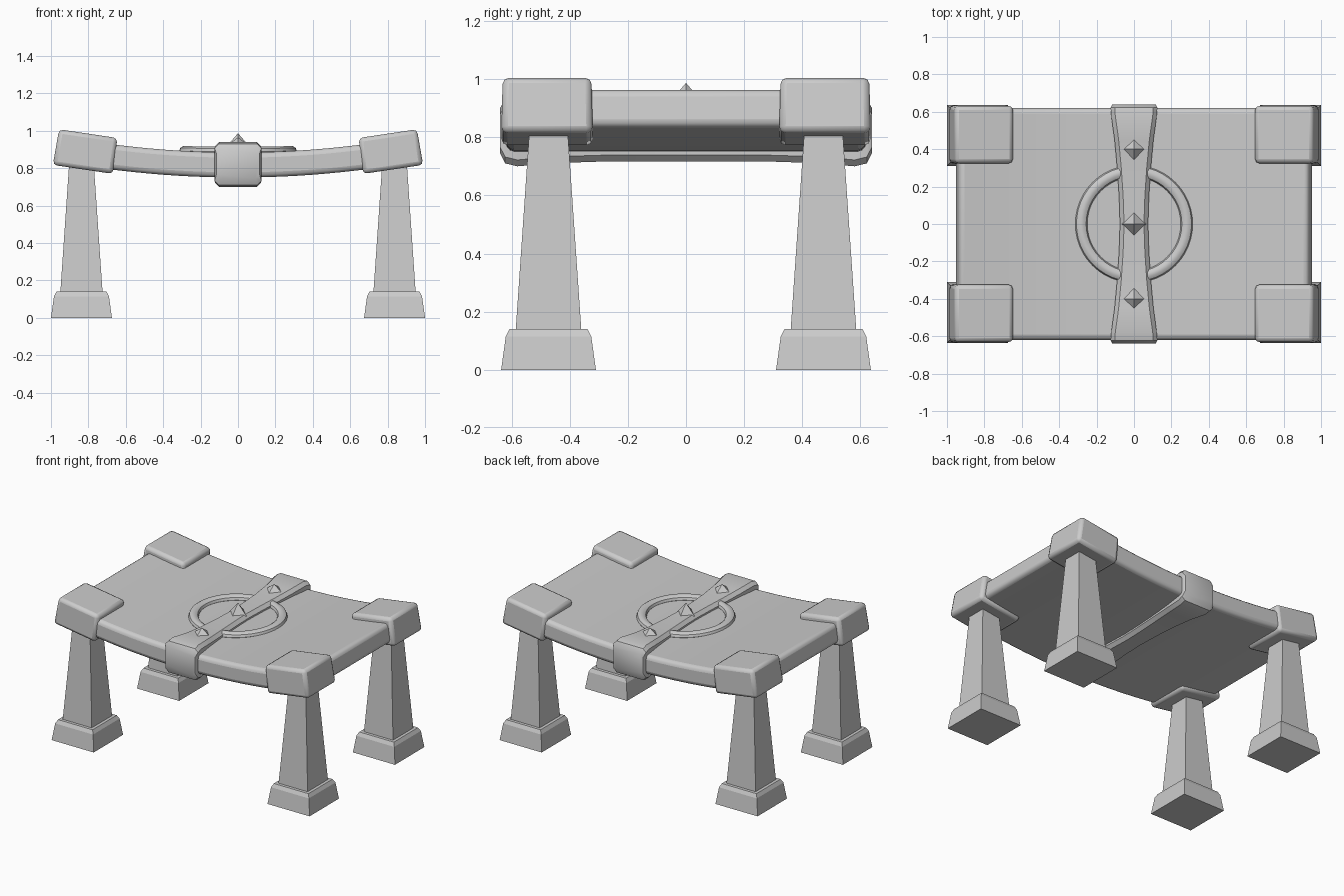
import bpy, bmesh
from math import sin, cos, atan, radians
from mathutils import Matrix

if "Cube" in bpy.data.objects:
    bpy.data.objects.remove(bpy.data.objects["Cube"])


def make(name, bm, bevel=0, segments=2, mirror=False, smooth=True):
    bmesh.ops.recalc_face_normals(bm, faces=bm.faces)
    mesh = bpy.data.meshes.new(name)
    bm.to_mesh(mesh)
    bm.free()
    ob = bpy.data.objects.new(name, mesh)
    bpy.context.collection.objects.link(ob)
    if bevel:
        m = ob.modifiers.new("bevel", 'BEVEL')
        m.width, m.segments = bevel, segments
        m.limit_method, m.angle_limit = 'ANGLE', radians(35)
    if mirror:
        m = ob.modifiers.new("mirror", 'MIRROR')
        m.use_axis = (True, True, False)
        m.use_mirror_merge = False
    if smooth:
        bpy.ops.object.select_all(action='DESELECT')
        ob.select_set(True)
        bpy.context.view_layer.objects.active = ob
        bpy.ops.object.shade_smooth_by_angle(angle=radians(35))
    return ob


def loft(rings):
    bm = bmesh.new()
    rows = [[bm.verts.new(p) for p in r] for r in rings]
    n = len(rows[0])
    for a, b in zip(rows, rows[1:]):
        for i in range(n):
            j = (i + 1) % n
            bm.faces.new((a[i], a[j], b[j], b[i]))
    bm.faces.new(rows[0])
    bm.faces.new(rows[-1])
    return bm


def square(cx, cy, h, z):
    return [(cx + sx * h, cy + sy * h, z) for sx, sy in ((-1, -1), (1, -1), (1, 1), (-1, 1))]


# Sagging seat slab, cross-sections square to the curve
rings = []
for i in range(25):
    x = -0.945 + 1.89 * i / 24
    t = atan(0.19 * x)
    mid = 0.817 + 0.095 * x * x
    rings.append([(x - sin(t) * h, y, mid + cos(t) * h)
                  for y, h in ((-0.62, -0.067), (0.62, -0.067), (0.62, 0.067), (-0.62, 0.067))])
make("seat", loft(rings), bevel=0.028, segments=3)

# Tapered legs and flared feet
LX, LY = 0.837, 0.473
make("legs", loft([square(LX, LY, 0.114, 0.12), square(LX, LY, 0.066, 0.82)]), mirror=True, smooth=False)
make("feet", loft([square(LX, LY, 0.163, 0), square(LX, LY, 0.147, 0.115),
                   square(LX, LY, 0.134, 0.14)]), mirror=True, smooth=False)

# Tilted corner brackets
bm = bmesh.new()
bmesh.ops.create_cube(bm, size=1)
for v in bm.verts:
    s = 0.97 if v.co.z > 0 else 1.0
    v.co.x *= 0.325 * s
    v.co.y *= 0.315 * s
    v.co.z *= 0.193
bm.transform(Matrix.Translation((0.815, 0.478, 0.889)) @ Matrix.Rotation(radians(-8.5), 4, 'Y'))
make("corner_brackets", bm, bevel=0.022, mirror=True)

# Centre strap: waisted band wrapped round the seat (y, half width, bottom, top)
half = [(0, 0.075, 0.717, 0.918), (0.15, 0.08, 0.717, 0.918), (0.3, 0.09, 0.716, 0.92),
        (0.45, 0.104, 0.711, 0.927), (0.58, 0.122, 0.7, 0.94), (0.622, 0.125, 0.71, 0.93),
        (0.64, 0.115, 0.745, 0.9)]
stations = [(-y, *r) for y, *r in half[:0:-1]] + half
c = 0.022
make("centre_strap", loft([[(-w + c, y, b), (w - c, y, b), (w, y, b + c), (w, y, t - c),
                            (w - c, y, t), (-w + c, y, t), (-w, y, t - c), (-w, y, b + c)]
                           for y, w, b, t in stations]))

# Ring set into the seat
bm = bmesh.new()
seg, sides = 48, 10
grid = []
for i in range(seg):
    a = radians(360 * i / seg)
    row = []
    for j in range(sides):
        b = radians(360 * j / sides)
        r = 0.282 + 0.032 * cos(b)
        x = r * cos(a)
        row.append(bm.verts.new((x, r * sin(a), 0.887 + 0.06 * x * x + 0.028 * sin(b))))
    grid.append(row)
for i in range(seg):
    for j in range(sides):
        p, q, k = grid[i], grid[(i + 1) % seg], (j + 1) % sides
        bm.faces.new((p[j], q[j], q[k], p[k]))
make("ring", bm)

# Pyramid studs along the strap
for name, y, base, h in (("front_stud", -0.4, 0.915, 0.05), ("centre_stud", 0, 0.91, 0.077),
                         ("back_stud", 0.4, 0.915, 0.05)):
    bm = bmesh.new()
    tip = bm.verts.new((0, y, base + h))
    foot = [bm.verts.new((px * 0.066, y + py * 0.066, base)) for px, py in ((1, 0), (0, 1), (-1, 0), (0, -1))]
    bm.faces.new(foot)
    for i in range(4):
        bm.faces.new((foot[i], foot[(i + 1) % 4], tip))
    make(name, bm, smooth=False)
